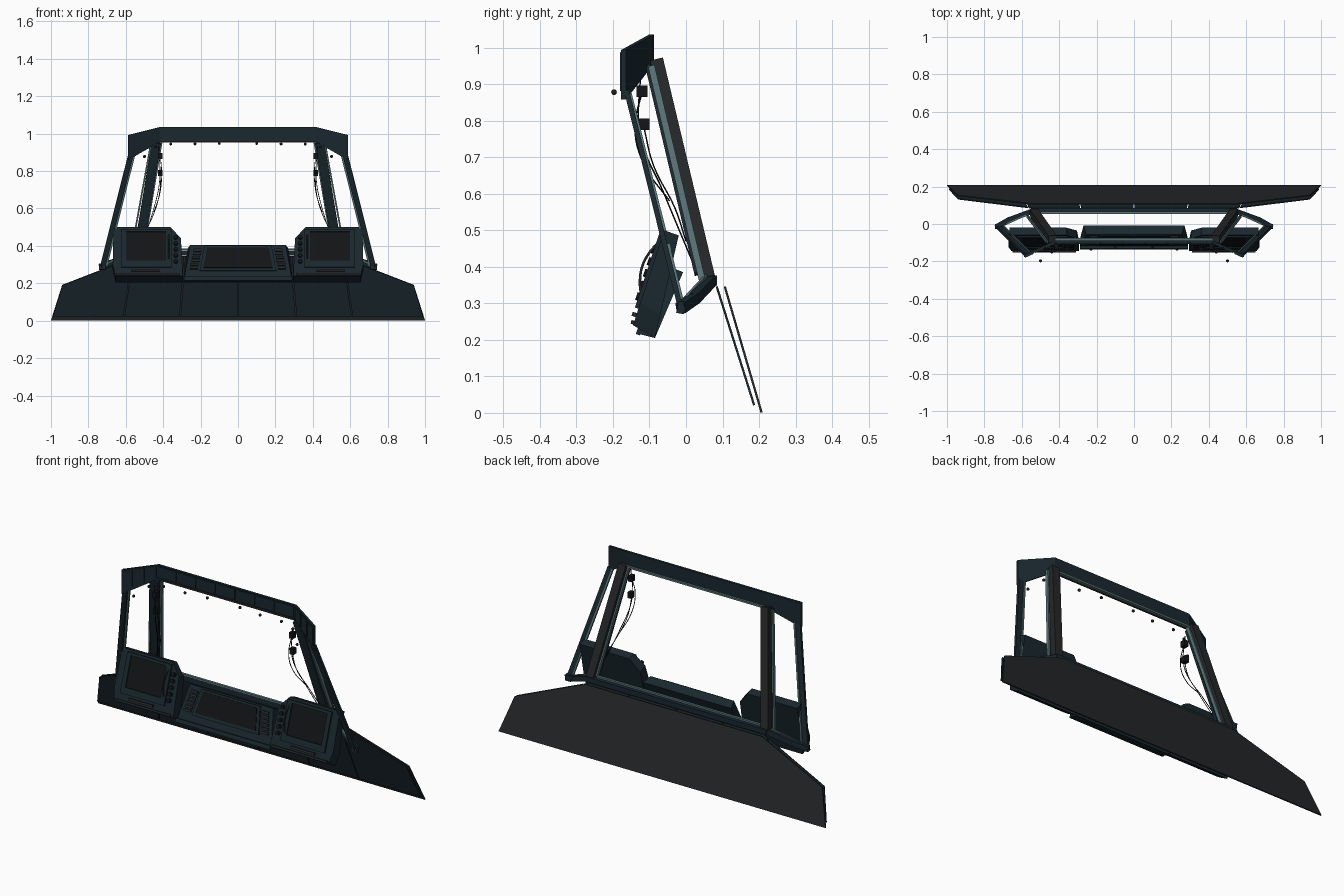
import bpy, bmesh
from mathutils import Vector

if "Cube" in bpy.data.objects:
    bpy.data.objects.remove(bpy.data.objects["Cube"])


def material(name, rgb):
    m = bpy.data.materials.new(name)
    m.diffuse_color = (*rgb, 1)
    m.use_nodes = True
    m.node_tree.nodes["Principled BSDF"].inputs["Base Color"].default_value = m.diffuse_color
    return m


TEAL = material("dark_teal", (0.010, 0.021, 0.028))
GREY = material("charcoal", (0.018, 0.020, 0.022))
BLACK = material("screen_black", (0.006, 0.007, 0.008))
TRIM = material("pale_trim", (0.10, 0.17, 0.18))


def loft(name, r0, r1, mat, mirror=False):
    """Solid between two rings of points, optionally mirrored over x."""
    bm = bmesh.new()
    a = [bm.verts.new(p) for p in r0]
    b = [bm.verts.new(p) for p in r1]
    n = len(a)
    bm.faces.new(a)
    bm.faces.new(b[::-1])
    for i in range(n):
        j = (i + 1) % n
        bm.faces.new((a[i], b[i], b[j], a[j]))
    bmesh.ops.recalc_face_normals(bm, faces=bm.faces)
    me = bpy.data.meshes.new(name)
    bm.to_mesh(me)
    bm.free()
    me.materials.append(mat)
    ob = bpy.data.objects.new(name, me)
    bpy.context.collection.objects.link(ob)
    if mirror:
        ob.modifiers.new("Mirror", "MIRROR").use_mirror_merge = False
    return ob


def on_face(x, z, frame, w=0):
    """Point on a tilted face (y0, z0, dy/dz), pushed out by w toward the front."""
    y0, z0, s = frame
    n = Vector((0, -1, s)).normalized()
    return Vector((x, y0 + (z - z0) * s, z)) + n * w


def plate(name, pts, frame, w0, w1, mat, mirror=False):
    return loft(name, [on_face(x, z, frame, w0) for x, z in pts],
                [on_face(x, z, frame, w1) for x, z in pts], mat, mirror)


def rect(x0, x1, z0, z1):
    return [(x0, z0), (x1, z0), (x1, z1), (x0, z1)]


def beam(name, a, b, w, d, mat, mirror=True, ref=(1, 0, 0)):
    """Box beam from a to b; w runs along ref, d across it."""
    a, b = Vector(a), Vector(b)
    t = (b - a).normalized()
    r = Vector(ref)
    u = (r - t * r.dot(t)).normalized()
    v = t.cross(u)
    sq = [u * i * w / 2 + v * j * d / 2 for i, j in ((-1, -1), (1, -1), (1, 1), (-1, 1))]
    return loft(name, [a + o for o in sq], [b + o for o in sq], mat, mirror)


def wire(name, pts, r, mat):
    for s in (1, -1):
        cu = bpy.data.curves.new(name, "CURVE")
        cu.dimensions = "3D"
        cu.bevel_depth, cu.bevel_resolution, cu.resolution_u = r, 1, 6
        sp = cu.splines.new("BEZIER")
        sp.bezier_points.add(len(pts) - 1)
        for bp, (x, y, z) in zip(sp.bezier_points, pts):
            bp.co = (s * x, y, z)
            bp.handle_left_type = bp.handle_right_type = "AUTO"
        cu.materials.append(mat)
        bpy.context.collection.objects.link(bpy.data.objects.new(name, cu))


# sloping lower skirt: grey rear sheet and separate teal front panels
rear = (0.204, 0, -0.292)
half = [(1, 0), (0.94, 0.19), (0.54, 0.345)]
plate("skirt_back_sheet", half + [(-x, z) for x, z in half[::-1]], rear, 0, -0.006, GREY)
front = (0.19, 0, -0.3155)
for i, pts in enumerate((
        [(0.003, 0.02), (0.307, 0.02), (0.282, 0.345), (0.003, 0.345)],
        [(0.313, 0.02), (0.607, 0.02), (0.562, 0.335), (0.54, 0.345), (0.288, 0.345)],
        [(0.613, 0.02), (0.99, 0.02), (0.94, 0.188), (0.568, 0.333)])):
    plate(f"skirt_front_panel_{i}", pts, front, 0, -0.006, TEAL, True)

# windshield frame
PT, PB = (0.435, -0.08, 0.965), (0.535, 0.062, 0.37)
beam("windshield_pillar", PT, PB, 0.045, 0.036, GREY)
beam("pillar_inner_cover", (0.437, -0.105, 0.95), (0.53, 0.03, 0.38), 0.05, 0.014, TEAL)
beam("pillar_inner_trim", (0.408, -0.085, 0.955), (0.505, 0.055, 0.38), 0.008, 0.018, TRIM)
beam("pillar_outer_trim", (0.465, -0.095, 0.95), (0.572, 0.045, 0.36), 0.008, 0.018, TRIM)
beam("windshield_sill", (-0.55, 0.07, 0.362), (0.55, 0.07, 0.362), 0.03, 0.028, TEAL, False, (0, 1, 0))
beam("sill_trim", (-0.5, 0.06, 0.382), (0.5, 0.06, 0.382), 0.014, 0.009, TRIM, False, (0, 1, 0))
beam("windshield_header_trim", (-0.42, -0.083, 0.957), (0.42, -0.083, 0.957), 0.014, 0.01, TRIM, False, (0, 1, 0))

# side window frame
beam("side_pillar", (0.575, -0.162, 0.88), (0.725, -0.014, 0.283), 0.028, 0.014, TEAL)
beam("side_pillar_trim", (0.556, -0.155, 0.88), (0.703, -0.008, 0.295), 0.009, 0.01, TRIM)
beam("side_sill_outer", (0.735, -0.015, 0.287), (0.665, 0.025, 0.315), 0.028, 0.028, TEAL, ref=(0, 0, 1))
beam("side_sill_inner", (0.67, 0.022, 0.313), (0.545, 0.068, 0.362), 0.028, 0.028, TEAL, ref=(0, 0, 1))
beam("side_sill_trim", (0.705, -0.01, 0.305), (0.56, 0.055, 0.375), 0.008, 0.008, TRIM, ref=(0, 0, 1))
beam("side_pillar_foot", (0.725, -0.016, 0.272), (0.725, -0.01, 0.305), 0.034, 0.022, TEAL)


# overhead visor: each wall runs between two stations (x, y, bottom, top)
def wall(name, p, q, thick, mat, mirror=True):
    def ring(s):
        x, y, b, t = s
        return [(x, y, b), (x, y, t), (x, y + thick, t), (x, y + thick, b)]
    return loft(name, ring(p), ring(q), mat, mirror)


def station(t, dy=0, lo=0, hi=1):
    a, b = (0.42, -0.102, 0.955, 1.035), (0.588, -0.178, 0.858, 0.993)
    x, y, z0, z1 = [i + (j - i) * t for i, j in zip(a, b)]
    return x, y + dy, z0 + (z1 - z0) * lo, z0 + (z1 - z0) * hi


wall("visor_centre", (-0.42, -0.102, 0.955, 1.035), station(0), 0.014, TEAL, False)
wall("visor_wing", station(0), station(1), 0.014, TEAL)
for i in range(7):
    x = -0.42 + 0.12 * i
    wall(f"visor_panel_{i}", (x + 0.005, -0.107, 0.97, 1.03), (x + 0.115, -0.107, 0.97, 1.03), 0.006, TEAL, False)
for i in range(3):
    wall(f"visor_wing_panel_{i}", station(i / 3 + 0.03, -0.005, 0.15, 0.94),
         station(i / 3 + 0.3, -0.005, 0.15, 0.94), 0.006, TEAL)
wall("visor_lip", (-0.42, -0.108, 0.955, 0.966), (0.42, -0.108, 0.955, 0.966), 0.012, GREY, False)

# small hanging lamps under the visor
for x, y, z in ((0.5, -0.197, 0.878), (0.36, -0.135, 0.945), (0.23, -0.135, 0.945), (0.1, -0.125, 0.948), (0.44, -0.15, 0.93)):
    for s in (1, -1):
        bpy.ops.mesh.primitive_ico_sphere_add(subdivisions=2, radius=0.008, location=(s * x, y, z))
        bpy.context.object.name = "visor_lamp"
        bpy.context.object.data.materials.append(GREY)

# junction boxes and loose cables on the pillars
for z, y in ((0.88, -0.12), (0.79, -0.115)):
    beam("junction_box", (0.417, y, z - 0.016), (0.417, y, z + 0.016), 0.024, 0.03, BLACK)
wire("cable_long", [(0.425, -0.125, 0.93), (0.418, -0.125, 0.76), (0.45, -0.06, 0.6), (0.51, 0.015, 0.42)], 0.002, BLACK)
wire("cable_loop", [(0.415, -0.12, 0.88), (0.408, -0.14, 0.78), (0.418, -0.115, 0.68), (0.45, -0.045, 0.58)], 0.002, BLACK)
wire("cable_inner", [(0.412, -0.115, 0.78), (0.42, -0.09, 0.68), (0.455, -0.03, 0.56), (0.5, 0.0, 0.47)], 0.002, BLACK)

# side monitor consoles
mon = (-0.145, 0.24, 0.327)
outline = [(0.295, 0.24), (0.305, 0.44), (0.36, 0.5), (0.665, 0.5), (0.67, 0.3), (0.655, 0.24)]
back = [(x, -0.085 + (z - 0.24) * 0.25, 0.205 + (z - 0.24) * 1.08) for x, z in outline]
loft("monitor_housing", [on_face(x, z, mon) for x, z in outline], back, TEAL, True)
for nm, r in (("left", (0.355, 0.385, 0.285, 0.488)), ("right", (0.6, 0.625, 0.285, 0.488)),
              ("top", (0.385, 0.6, 0.474, 0.488)), ("bottom", (0.385, 0.6, 0.285, 0.318))):
    plate("monitor_bezel_" + nm, rect(*r), mon, 0, 0.01, TEAL, True)
plate("monitor_screen", rect(0.385, 0.6, 0.318, 0.474), mon, 0, 0.003, BLACK, True)
plate("monitor_tray", rect(0.42, 0.57, 0.262, 0.273), mon, 0, 0.012, GREY, True)
plate("monitor_base_lip", rect(0.31, 0.65, 0.242, 0.252), mon, 0, 0.008, GREY, True)
wire("monitor_handle", [on_face(0.37, z, mon, w) for z, w in
                        ((0.465, 0.004), (0.43, 0.02), (0.39, 0.026), (0.35, 0.018), (0.32, 0.004))], 0.004, GREY)
for i in range(5):
    z = 0.315 + 0.032 * i
    for s in (1, -1):
        n = on_face(0, 0, mon, 1) - on_face(0, 0, mon)
        bpy.ops.mesh.primitive_cylinder_add(vertices=12, radius=0.011, depth=0.02,
                                            location=on_face(s * 0.333, z, mon, 0.006),
                                            rotation=n.to_track_quat("Z", "Y").to_euler())
        bpy.context.object.name = "monitor_knob"
        bpy.context.object.data.materials.append(BLACK)

# centre console with wide screen and button banks
con = (-0.125, 0.215, 0.368)
loft("centre_console", [on_face(x, z, con) for x, z in ((-0.29, 0.215), (0.29, 0.215), (0.255, 0.405), (-0.255, 0.405))],
     [(-0.29, -0.085, 0.205), (0.29, -0.085, 0.205), (0.27, -0.008, 0.385), (-0.27, -0.008, 0.385)], TEAL)
plate("console_lip", rect(-0.29, 0.29, 0.212, 0.232), con, 0, 0.012, TEAL)
plate("wide_screen_bezel", [(-0.205, 0.265), (0.205, 0.265), (0.18, 0.398), (-0.18, 0.398)], con, 0, 0.008, TEAL)
plate("wide_screen", [(-0.185, 0.28), (0.185, 0.28), (0.165, 0.388), (-0.165, 0.388)], con, 0.008, 0.011, BLACK)
for i in range(6):
    z = 0.275 + 0.019 * i
    x = 0.215 - 0.02 * i / 5
    plate("console_button", rect(x, x + 0.042, z, z + 0.012), con, 0, 0.008, GREY, True)
